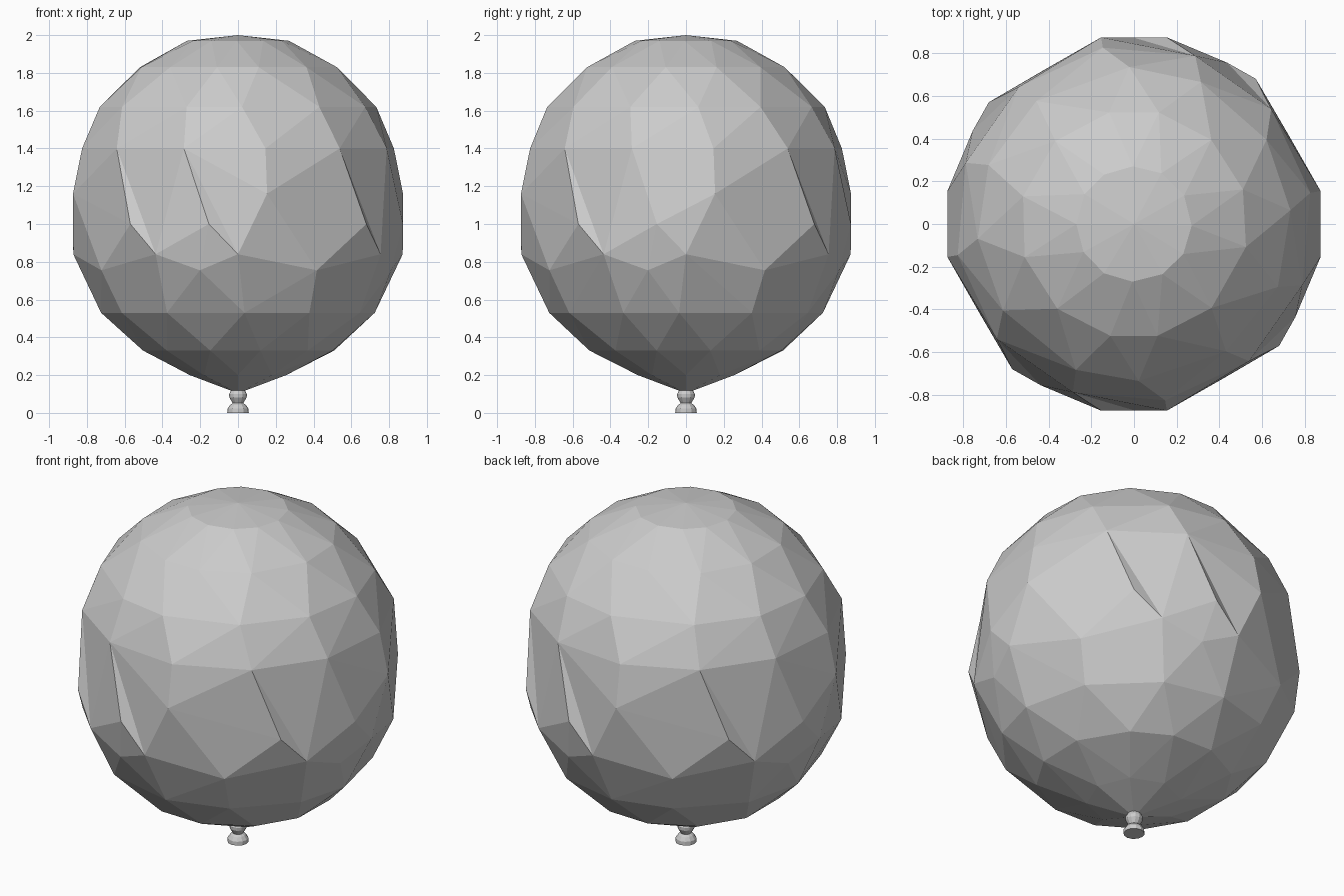
import bpy, bmesh, random
from math import sin, cos, radians, pi

if "Cube" in bpy.data.objects:
    bpy.data.objects.remove(bpy.data.objects["Cube"])

random.seed(4)


def finish(bm, name):
    bmesh.ops.recalc_face_normals(bm, faces=bm.faces[:])
    mesh = bpy.data.meshes.new(name)
    bm.to_mesh(mesh)
    bm.free()
    obj = bpy.data.objects.new(name, mesh)
    bpy.context.collection.objects.link(obj)
    return obj


def every(step, offset=0):
    return [offset + i * step for i in range(360 // step)]


def quarters(*angles):
    return [a + q for q in (0, 90, 180, 270) for a in angles]


# Balloon skin: (height, radius, angles measured from the front, jitter)
RINGS = [
    (2.00, 0.0, [0], 0), (1.97, 0.27, every(30), 2), (1.83, 0.535, every(30, 15), 4),
    (1.62, 0.735, every(30, 5), 4), (1.40, 0.838, quarters(-50, -20, 10), 0),
    (1.16, 0.887, quarters(10), 0), (1.00, 0.887, quarters(-40, -10), 0),
    (0.84, 0.872, quarters(-30, 0), 0), (0.755, 0.835, quarters(-14, 30), 0),
    (0.53, 0.725, every(30), 3), (0.33, 0.525, every(30, 15), 3),
    (0.20, 0.255, every(45), 0), (0.115, 0.03, every(45), 0),
]
bm = bmesh.new()
at = {}
for z, r, angles, jit in RINGS:
    for a in angles:
        t = radians(a + random.uniform(-jit, jit))
        at[z, a % 360] = bm.verts.new((r * sin(t), -r * cos(t), z))
bmesh.ops.convex_hull(bm, input=bm.verts[:])
bmesh.ops.recalc_face_normals(bm, faces=bm.faces[:])

# Slanted creases: flip the diagonal beside each ridge so it folds inwards
for a in (-50, 40, 130, 220, -20, 160):
    top, mid, low = at[1.40, a % 360], at[1.00, (a + 10) % 360], at[0.84, (a + 20) % 360]
    for e in list(mid.link_edges):
        opposite = {v for f in e.link_faces for v in f.verts} - set(e.verts)
        if len(e.link_faces) == 2 and opposite == {top, low}:
            bmesh.utils.edge_rotate(e, False)
            break
bmesh.ops.delete(bm, geom=[v for v in bm.verts if not v.link_faces], context='VERTS')
finish(bm, "balloon_skin")

# Tied neck with a rolled lip, lathed
PROFILE = [(0.057, 0.0), (0.056, 0.022), (0.042, 0.042), (0.028, 0.052),
           (0.046, 0.082), (0.047, 0.1), (0.034, 0.125)]
N = 12
bm = bmesh.new()
loops = [[bm.verts.new((r * sin(2 * pi * i / N), -r * cos(2 * pi * i / N), z))
          for i in range(N)] for r, z in PROFILE]
for lo, hi in zip(loops, loops[1:]):
    for i in range(N):
        j = (i + 1) % N
        bm.faces.new((lo[i], lo[j], hi[j], hi[i]))
bm.faces.new(loops[0][::-1])
bm.faces.new(loops[-1])
finish(bm, "knot")
